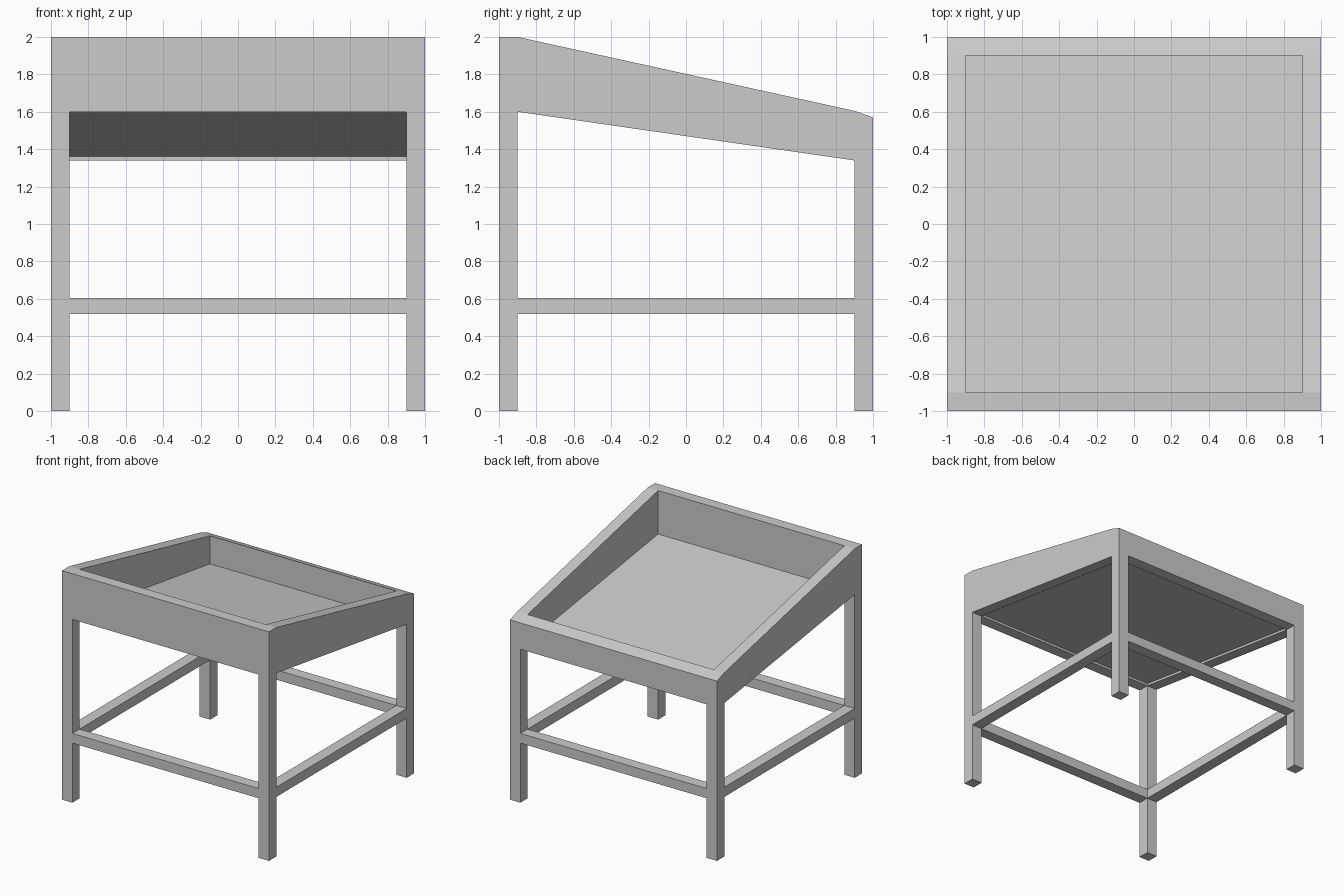
import bpy, bmesh

if "Cube" in bpy.data.objects:
    bpy.data.objects.remove(bpy.data.objects["Cube"])


def extrude_profile(name, profile, x0, x1, caps=True):
    """Extrude a (y, z) outline along x, with or without end caps."""
    bm = bmesh.new()
    a = [bm.verts.new((x0, y, z)) for y, z in profile]
    b = [bm.verts.new((x1, y, z)) for y, z in profile]
    n = len(profile)
    for i in range(n):
        j = (i + 1) % n
        bm.faces.new((a[j], a[i], b[i], b[j]))
    if caps:
        bm.faces.new(a[::-1])
        bm.faces.new(b)
    # outlines run counter-clockwise in y/z, so side faces point outward
    bmesh.ops.recalc_face_normals(bm, faces=bm.faces[:])
    mesh = bpy.data.meshes.new(name)
    bm.to_mesh(mesh)
    bm.free()
    obj = bpy.data.objects.new(name, mesh)
    bpy.context.collection.objects.link(obj)
    return obj


W, I = 1.0, 0.9            # outer and inner half widths
RAIL = (0.52, 0.605)       # stretcher bottom and top

# Side frames: two legs joined by a sloping tray wall
side = [(-W, 0), (-I, 0), (-I, 1.6), (I, 1.34), (I, 0), (W, 0),
        (W, 1.57), (I, 1.605), (-I, 2), (-W, 2)]
# Side stretchers between the legs
rail_side = [(-I, RAIL[0]), (I, RAIL[0]), (I, RAIL[1]), (-I, RAIL[1])]
for label, x0, x1 in (("left", -W, -I), ("right", I, W)):
    extrude_profile(label + "_leg_frame", side, x0, x1)
    extrude_profile(label + "_stretcher", rail_side, x0, x1)

# Front and back tray walls
extrude_profile("front_wall", [(-W, 1.6), (-I, 1.6), (-I, 2), (-W, 2)], -I, I, False)
extrude_profile("back_wall", [(I, 1.34), (W, 1.34), (W, 1.57), (I, 1.605)], -I, I, False)

# Front and back stretchers
for label, y0, y1 in (("front", -W, -I), ("back", I, W)):
    rail = [(y0, RAIL[0]), (y1, RAIL[0]), (y1, RAIL[1]), (y0, RAIL[1])]
    extrude_profile(label + "_stretcher", rail, -I, I, False)

# Tray floor: one sloping sheet facing up
floor = bpy.data.meshes.new("tray_floor")
floor.from_pydata([(-I, -I, 1.62), (I, -I, 1.62), (I, I, 1.36), (-I, I, 1.36)],
                  [], [(0, 1, 2, 3)])
bpy.context.collection.objects.link(bpy.data.objects.new("tray_floor", floor))
